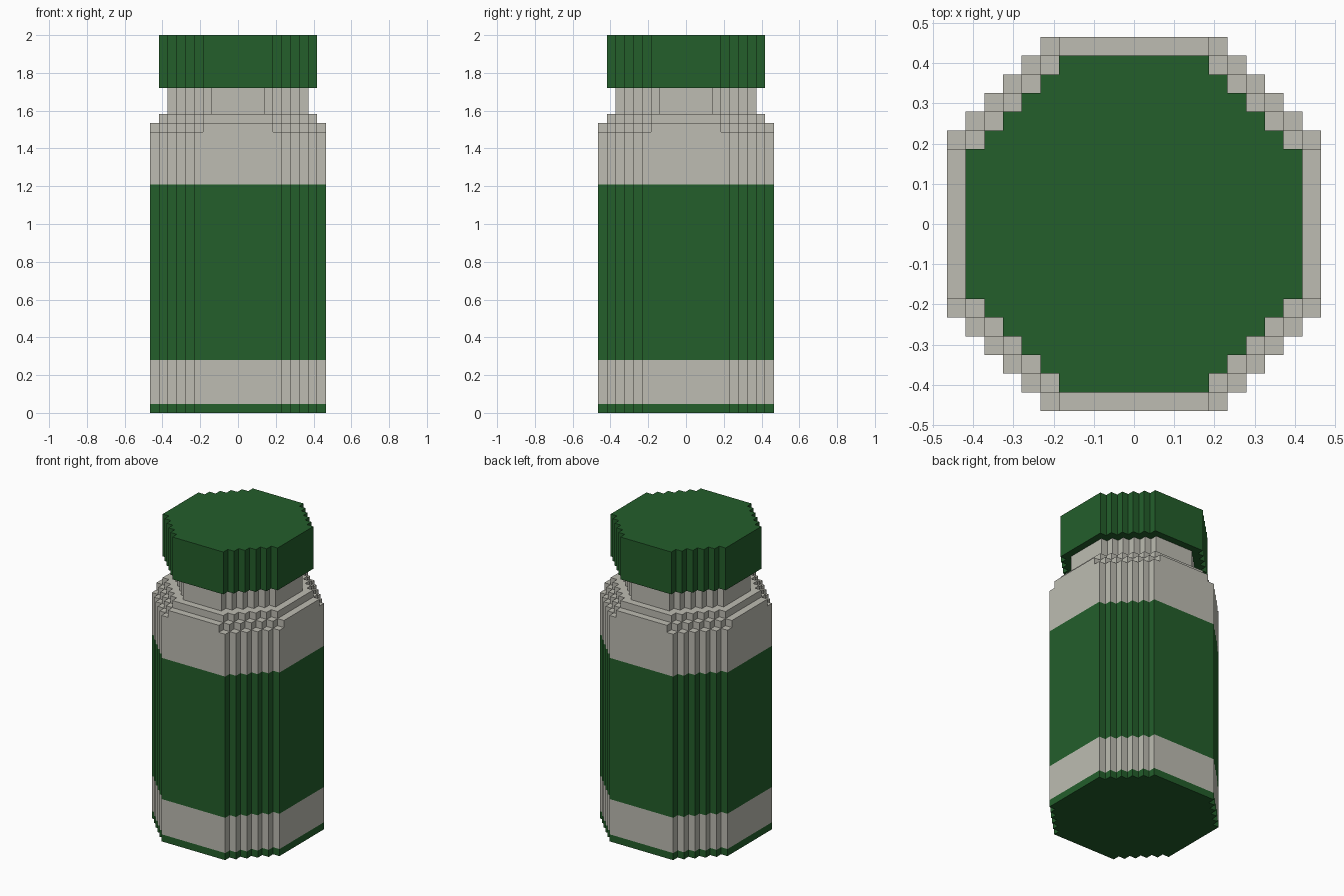
import bpy
import bmesh

cube = bpy.data.objects.get("Cube")
if cube:
    bpy.data.objects.remove(cube, do_unlink=True)

U = 2 / 43  # edge of one block; the whole bottle is 43 blocks tall


def make_material(name, rgb):
    mat = bpy.data.materials.new(name)
    mat.use_nodes = True
    mat.diffuse_color = (*rgb, 1)
    mat.node_tree.nodes["Principled BSDF"].inputs["Base Color"].default_value = (*rgb, 1)
    return mat


green = make_material("dark green", (0.017, 0.112, 0.024))
grey = make_material("warm grey", (0.509, 0.503, 0.445))


def stepped_outline(radius, flat):
    """Blocky circle: flat sides of half width `flat`, stair-stepped corners."""
    corner = [(radius, flat)]
    x, y = radius, flat
    while x > flat:
        x -= 1
        corner.append((x, y))
        y += 1
        corner.append((x, y))
    points = []
    for _ in range(4):
        points += corner
        corner = [(-b, a) for a, b in corner]  # quarter turn
    return points


def add_part(name, radius, flat, bottom, top, mat, close_bottom=False, close_top=False):
    bm = bmesh.new()
    outline = stepped_outline(radius, flat)
    low = [bm.verts.new((x * U, y * U, bottom * U)) for x, y in outline]
    high = [bm.verts.new((x * U, y * U, top * U)) for x, y in outline]
    for i in range(len(outline)):
        j = (i + 1) % len(outline)
        bm.faces.new((low[i], low[j], high[j], high[i]))
    if close_bottom:
        bm.faces.new(low[::-1])
    if close_top:
        bm.faces.new(high)
    mesh = bpy.data.meshes.new(name)
    bm.to_mesh(mesh)
    bm.free()
    mesh.materials.append(mat)
    bpy.context.collection.objects.link(bpy.data.objects.new(name, mesh))


# Body bands, bottom to top
add_part("base_rim", 10, 5, 0, 1, green, close_bottom=True)
add_part("lower_body", 10, 5, 1, 6, grey)
add_part("label_band", 10, 5, 6, 26, green)
add_part("upper_body", 10, 5, 26, 32, grey, close_top=True)

# Shoulder steps and neck
add_part("lower_shoulder", 10, 4, 32, 33, grey, close_top=True)
add_part("upper_shoulder", 9, 4, 33, 34, grey, close_top=True)
add_part("neck", 8, 3, 34, 37, grey)

# Lid
add_part("lid", 9, 4, 37, 43, green, close_bottom=True, close_top=True)
